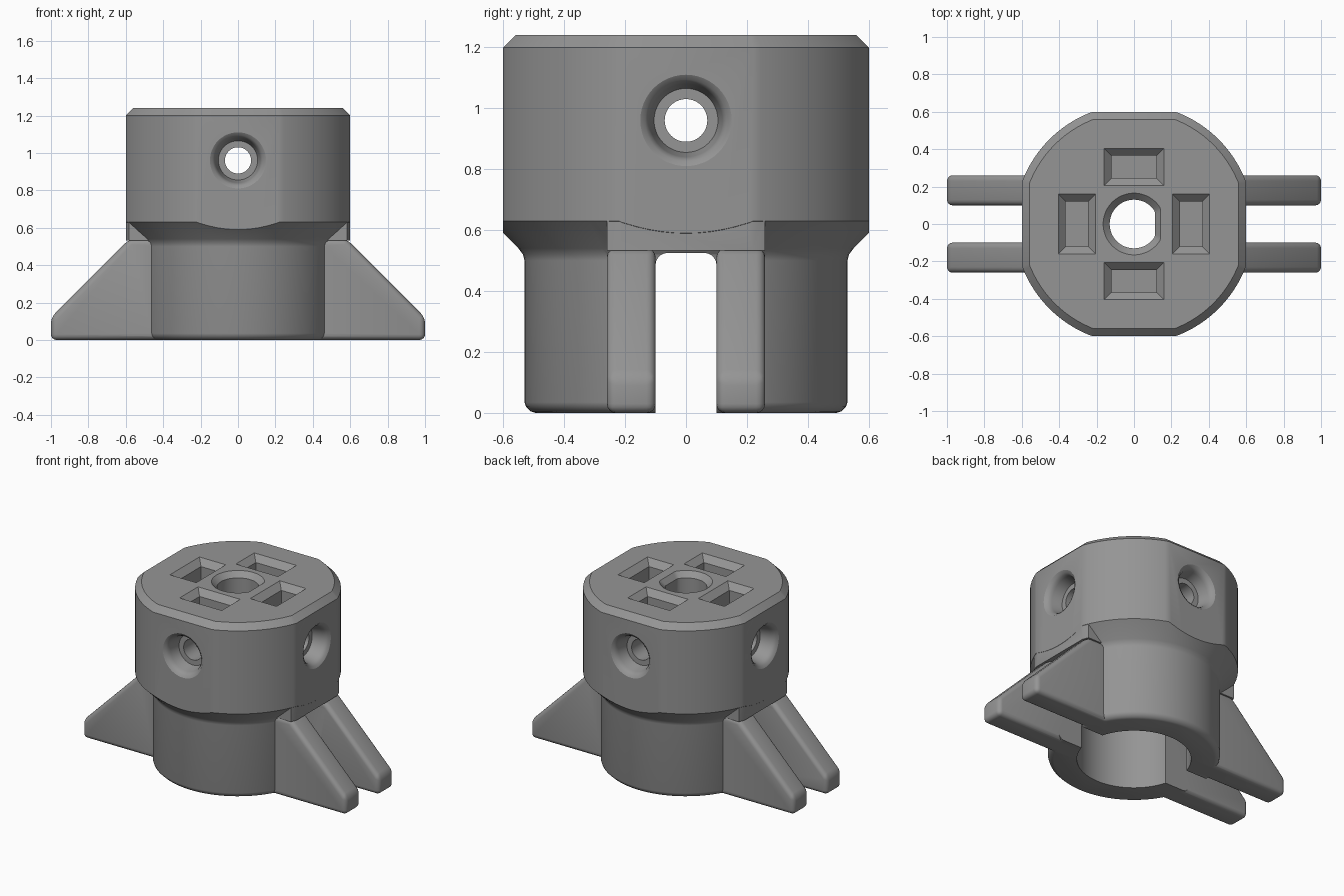
import bpy, bmesh, math
from mathutils import Matrix

if "Cube" in bpy.data.objects:
    bpy.data.objects.remove(bpy.data.objects["Cube"])

grey = bpy.data.materials.new("mid grey")
grey.diffuse_color = (0.3, 0.3, 0.3, 1)
grey.use_nodes = True
grey.node_tree.nodes["Principled BSDF"].inputs["Base Color"].default_value = grey.diffuse_color


def loft(name, rings, matrix=None):
    """Solid joining rings of equal point count, capped at both ends."""
    bm = bmesh.new()
    vs = [[bm.verts.new(p) for p in r] for r in rings]
    n = len(vs[0])
    for a, b in zip(vs, vs[1:]):
        for i in range(n):
            j = (i + 1) % n
            bm.faces.new((a[i], a[j], b[j], b[i]))
    bm.faces.new(vs[0][::-1])
    bm.faces.new(vs[-1])
    if matrix:
        bm.transform(matrix)
    bmesh.ops.recalc_face_normals(bm, faces=bm.faces[:])
    mesh = bpy.data.meshes.new(name)
    bm.to_mesh(mesh)
    bm.free()
    mesh.materials.append(grey)
    ob = bpy.data.objects.new(name, mesh)
    bpy.context.collection.objects.link(ob)
    return ob


def lathe(name, profile, segs=96, matrix=None, flat=None):
    """Turned solid from (radius, z) points; flat trims the +x side by that ratio."""
    rings = []
    for r, z in profile:
        ring = []
        for i in range(segs):
            a = 2 * math.pi * i / segs
            x = r * math.cos(a)
            if flat:
                x = min(x, r * flat)
            ring.append((x, r * math.sin(a), z))
        rings.append(ring)
    return loft(name, rings, matrix)


def rect(w, d, z, cx=0.0):
    return [(cx - w, -d, z), (cx + w, -d, z), (cx + w, d, z), (cx - w, d, z)]


def apply(ob, mod):
    bpy.context.view_layer.objects.active = ob
    bpy.ops.object.modifier_apply(modifier=mod.name)


def boolean(ob, other, op):
    m = ob.modifiers.new("bool", 'BOOLEAN')
    m.operation, m.object, m.solver = op, other, 'EXACT'
    apply(ob, m)
    bpy.data.objects.remove(other)


def round_edges(ob, width):
    m = ob.modifiers.new("round", 'BEVEL')
    m.width, m.segments, m.limit_method = width, 4, 'ANGLE'
    apply(ob, m)


# Turned body: narrow sleeve, flared shoulder, wide head with chamfered top
hub = lathe("clamp_hub", [(0.495, 0), (0.51, 0.005), (0.525, 0.02), (0.53, 0.035),
                          (0.53, 0.50), (0.535, 0.52), (0.55, 0.54), (0.64, 0.63),
                          (0.64, 1.20), (0.60, 1.24)])

# Four flats on the head, with the same chamfer
flats = loft("flats", [rect(0.6, 0.6, -0.1), rect(0.6, 0.6, 1.20), rect(0.55, 0.55, 1.25)])
boolean(hub, flats, 'INTERSECT')

# Side block that carries the head down to the fins
outline = [(0.599, -0.22), (0.599, 0.22), (0.584, 0.26),
           (-0.584, 0.26), (-0.599, 0.22), (-0.599, -0.22), (-0.584, -0.26), (0.584, -0.26)]
block = loft("block", [[(x, y, z) for x, y in outline] for z in (0.533, 0.8)])
boolean(hub, block, 'UNION')

# Pairs of sloped fins
fin = [(-1, 0), (1, 0), (1, 0.12), (0.58, 0.54), (-0.58, 0.54), (-1, 0.12)]
for s in (-1, 1):
    plate = loft("fin", [[(x, s * y, z) for x, z in fin] for y in (0.0995, 0.26)])
    round_edges(plate, 0.03)
    boolean(hub, plate, 'UNION')

# Clamp slot with rounded roof corners
arc = [math.radians(a) for a in range(0, 91, 15)]
right = [(0.06 + 0.04 * math.cos(a), 0.485 + 0.04 * math.sin(a)) for a in arc]
slot = [(0.10, -0.1)] + right + [(-y, z) for y, z in right[::-1]] + [(-0.10, -0.1)]
boolean(hub, loft("slot", [[(x, y, z) for y, z in slot] for x in (-1.2, 1.2)]), 'DIFFERENCE')

# Main bore from below
boolean(hub, lathe("bore", [(0.352, -0.1), (0.352, 0.526)]), 'DIFFERENCE')

# Keyed shaft hole with a countersunk mouth
shaft = lathe("shaft_hole", [(0.13, 0.4), (0.13, 1.205), (0.165, 1.24), (0.175, 1.25)],
              64, flat=0.86)
boolean(hub, shaft, 'DIFFERENCE')

# Nut pockets in the top and screw holes through the four flats
screw = [(0.07, 0.0), (0.07, 0.49), (0.105, 0.49), (0.12, 0.56), (0.124, 0.575),
         (0.134, 0.59), (0.15, 0.60), (0.15, 0.7)]
for k in range(4):
    turn = Matrix.Rotation(k * math.pi / 2, 4, 'Z')
    pocket = loft("pocket", [rect(0.06, 0.12, 0.82, 0.305), rect(0.06, 0.12, 1.20, 0.305),
                             rect(0.10, 0.16, 1.24, 0.305), rect(0.11, 0.17, 1.25, 0.305)], turn)
    boolean(hub, pocket, 'DIFFERENCE')
    place = turn @ Matrix.Translation((0, 0, 0.96)) @ Matrix.Rotation(math.pi / 2, 4, 'Y')
    boolean(hub, lathe("screw_hole", screw, 48, place), 'DIFFERENCE')

# Smooth shading with crisp edges
bpy.ops.object.select_all(action='DESELECT')
hub.select_set(True)
bpy.context.view_layer.objects.active = hub
bpy.ops.object.shade_smooth_by_angle(angle=math.radians(30))
